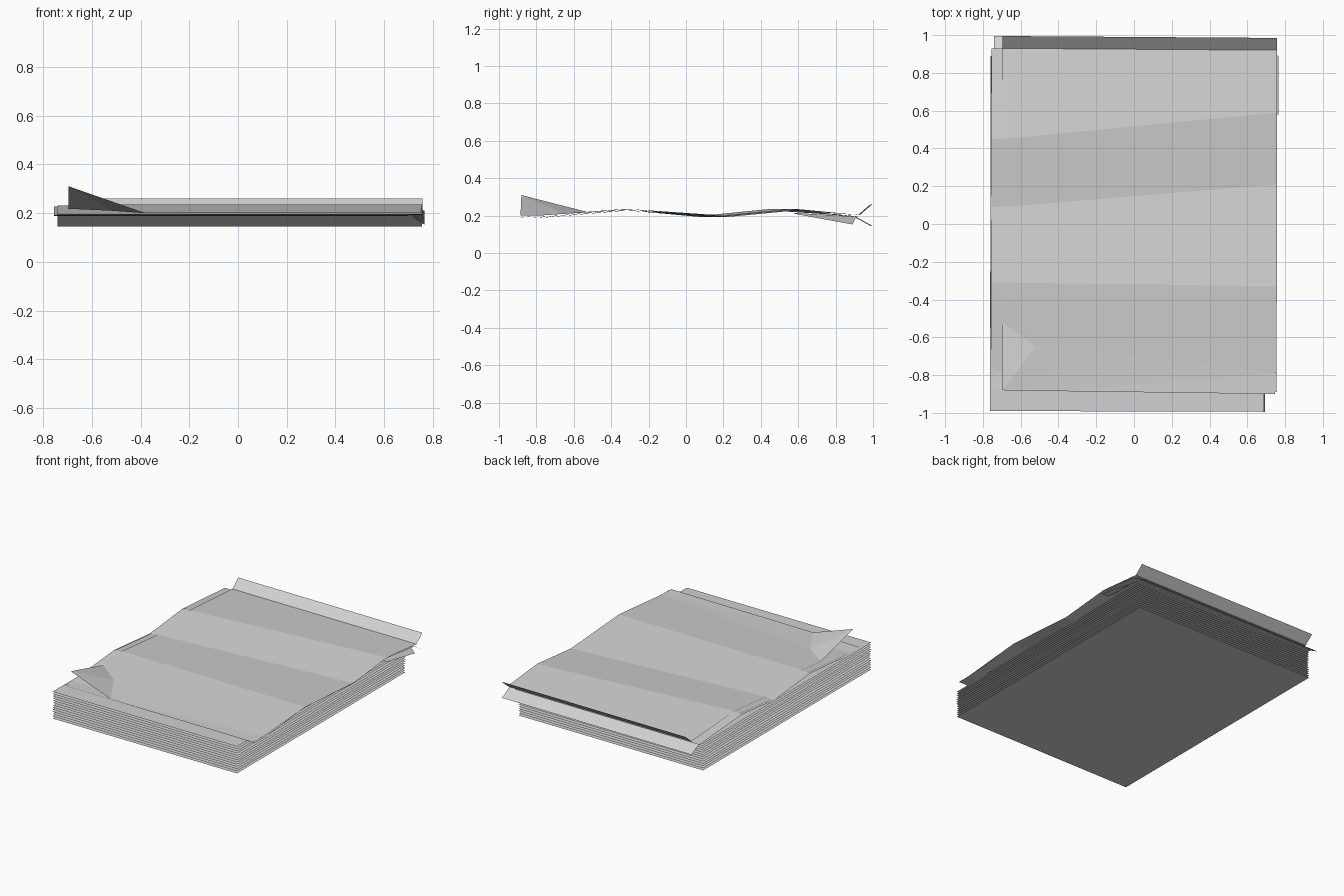
import bpy
import random

random.seed(4)
if "Cube" in bpy.data.objects:
    bpy.data.objects.remove(bpy.data.objects["Cube"])

paper = bpy.data.materials.new("paper_grey")
paper.use_nodes = True
paper.diffuse_color = (0.64, 0.64, 0.64, 1)
paper.node_tree.nodes["Principled BSDF"].inputs["Base Color"].default_value = paper.diffuse_color


def make_part(name, verts, faces):
    mesh = bpy.data.meshes.new(name)
    mesh.from_pydata(verts, [], faces)
    mesh.materials.append(paper)
    part = bpy.data.objects.new(name, mesh)
    bpy.context.collection.objects.link(part)


# Creases shared by the wavy sheets: y on the left edge, shift on the right edge, height of the wave
TROUGH = 0.2
PEAK = TROUGH + 0.036
CREASES = [
    (-0.88, -0.01, TROUGH),
    (-0.78, -0.01, TROUGH - 0.004),
    (-0.31, -0.02, PEAK),
    (0.09, 0.12, TROUGH),
    (0.45, 0.14, PEAK),
    (0.93, -0.01, TROUGH + 0.004),
]


def wavy_sheet(name, left, right, creases, drop, flap_depth=0, flap_rise=0):
    """Lay quads between creases, then fold a flap along the back edge."""
    verts = []
    for y, shift, z in creases:
        verts.append((left, y, z - drop))
        verts.append((right, y + shift, z - drop))
    if flap_depth:
        for x, y, z in verts[-2:]:
            verts.append((x, y + flap_depth, z + flap_rise))
    faces = [(i, i + 1, i + 3, i + 2) for i in range(0, len(verts) - 2, 2)]
    make_part(name, verts, faces)


# Flat pile of loose sheets, each a little out of line
sheet_count = 13
pile_height = 0.19
left, right, front, back = -0.76, 0.69, -0.99, 0.89
for number in range(sheet_count):
    z = pile_height * number / (sheet_count - 1)
    slide = random.uniform(-0.003, 0.003)
    skew = -0.004
    make_part(
        f"pile_sheet_{number + 1}",
        [
            (left + slide, front, z),
            (right + slide, front + skew, z),
            (right + slide - skew, back + skew, z),
            (left + slide - skew, back, z),
        ],
        [(0, 1, 2, 3)],
    )

# Lowest wavy sheet and the strip drooping from its back right corner
wavy_sheet("lower_wavy_sheet", -0.755, 0.7, CREASES, drop=0.008)
make_part(
    "bent_corner",
    [(0.7, 0.58, 0.215), (0.765, 0.58, 0.21), (0.765, 0.89, 0.153), (0.7, 0.91, 0.195)],
    [(0, 1, 2, 3)],
)

# Middle wavy sheet with its back edge folded down
middle_creases = CREASES[:-1] + [(0.905, -0.01, TROUGH)]
wavy_sheet("middle_wavy_sheet", -0.742, 0.755, middle_creases, drop=0.004,
           flap_depth=0.09, flap_rise=-0.05)

# Top sheet with its back edge folded up
top_left, top_right = -0.695, 0.757
wavy_sheet("top_sheet", top_left, top_right, CREASES[2:], drop=0,
           flap_depth=0.065, flap_rise=0.056)

# Front end of the top sheet with a lifted corner
first_y, first_shift, first_z = CREASES[2]
lifted_tip = (top_left, -0.88, 0.31)
left_edge = (top_left, -0.52, 0.218)
fold_point = (-0.52, -0.65, 0.21)
front_edge = (-0.38, -0.885, TROUGH)
front_corner = (0.747, -0.9, TROUGH)
right_edge = (0.75, -0.79, TROUGH)
crease_right = (top_right, first_y + first_shift, first_z)
crease_left = (top_left, first_y, first_z)


def triangle_fan(name, centre, rim):
    make_part(name, [centre] + rim, [(0, i, i + 1) for i in range(1, len(rim))])


triangle_fan("top_sheet_front", fold_point,
             [front_edge, right_edge, crease_right, crease_left, left_edge])
triangle_fan("front_strip", right_edge, [front_edge, front_corner])
triangle_fan("lifted_corner", lifted_tip, [front_edge, fold_point, left_edge])
